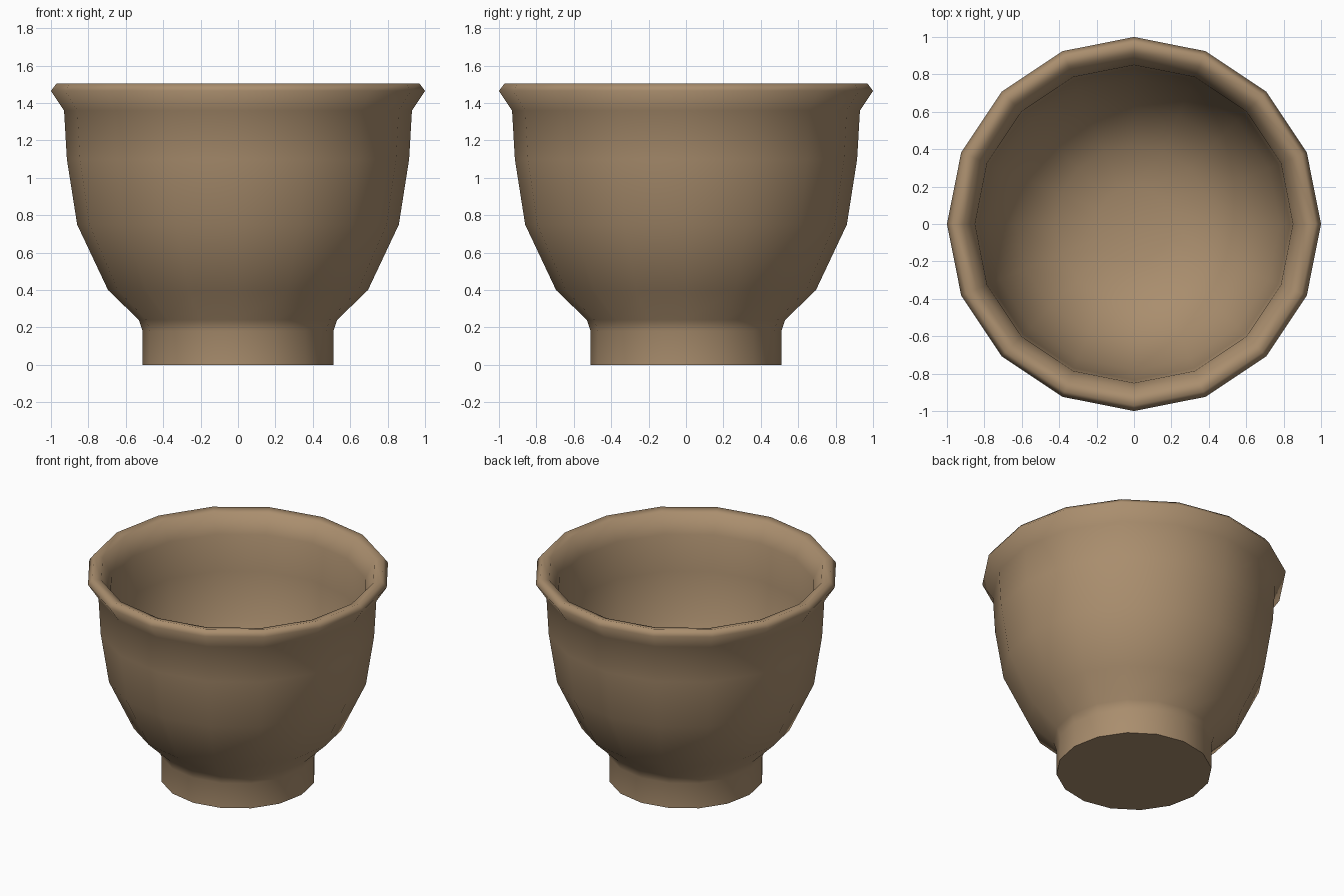
import bpy, bmesh, math

if "Cube" in bpy.data.objects:
    bpy.data.objects.remove(bpy.data.objects["Cube"])

SIDES = 16

# outer wall from the foot up, over the rim, then down the inside (radius, height)
profile = [
    (0.51, 0.0), (0.51, 0.18), (0.53, 0.24), (0.695, 0.40), (0.86, 0.75),
    (0.915, 1.10), (0.93, 1.36), (1.0, 1.465), (0.97, 1.505), (0.91, 1.49),
    (0.85, 1.36), (0.835, 1.10), (0.78, 0.77), (0.63, 0.47), (0.42, 0.31),
    (0.2, 0.26),
]

clay = bpy.data.materials.new("brown clay")
clay.diffuse_color = (0.40, 0.27, 0.155, 1.0)
clay.use_nodes = True
clay.node_tree.nodes["Principled BSDF"].inputs["Base Color"].default_value = clay.diffuse_color

# bowl: revolve the profile
bm = bmesh.new()
rings = []
for r, z in profile:
    rings.append([bm.verts.new((r * math.cos(2 * math.pi * i / SIDES),
                                r * math.sin(2 * math.pi * i / SIDES), z))
                  for i in range(SIDES)])
for a, b in zip(rings, rings[1:]):
    for i in range(SIDES):
        j = (i + 1) % SIDES
        bm.faces.new((a[i], a[j], b[j], b[i]))

# closed underside and inner floor
bm.faces.new(rings[0][::-1])
centre = bm.verts.new((0, 0, 0.25))
for i in range(SIDES):
    bm.faces.new((rings[-1][i], rings[-1][(i + 1) % SIDES], centre))

bmesh.ops.recalc_face_normals(bm, faces=bm.faces[:])
mesh = bpy.data.meshes.new("bowl")
bm.to_mesh(mesh)
bm.free()
bowl = bpy.data.objects.new("bowl", mesh)
bpy.context.collection.objects.link(bowl)
mesh.materials.append(clay)

# smooth everywhere except the foot edge
bpy.context.view_layer.objects.active = bowl
bowl.select_set(True)
bpy.ops.object.shade_smooth_by_angle(angle=math.radians(80))
